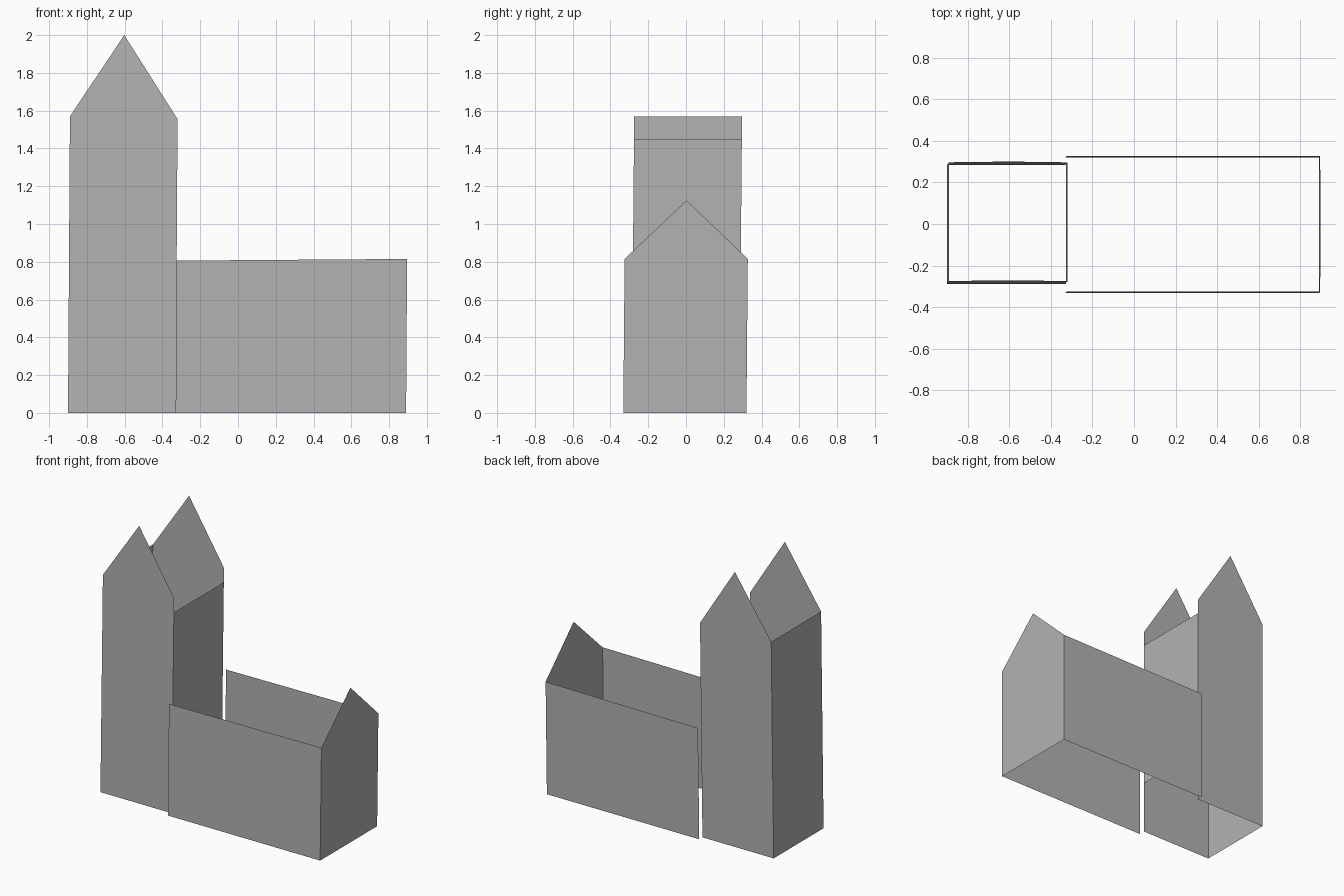
import bpy

if "Cube" in bpy.data.objects:
    bpy.data.objects.remove(bpy.data.objects["Cube"])

# Slight lean shared by every wall
LEAN_X, LEAN_Y = 0.0065, 0.0087

stone = bpy.data.materials.new("wall grey")
stone.diffuse_color = (0.45, 0.45, 0.45, 1)
stone.use_nodes = True
stone.node_tree.nodes["Principled BSDF"].inputs["Base Color"].default_value = stone.diffuse_color


def sheet(name, points):
    """One flat, paper-thin wall from its outline, leaning with height."""
    verts = [(x + LEAN_X * z, y + LEAN_Y * z, z) for x, y, z in points]
    mesh = bpy.data.meshes.new(name)
    mesh.from_pydata(verts, [], [tuple(range(len(verts)))])
    mesh.materials.append(stone)
    obj = bpy.data.objects.new(name, mesh)
    bpy.context.collection.objects.link(obj)


# Tower: two gabled walls joined by two plain walls, open at the top
TX0, TX1, TY0, TY1 = -0.90, -0.33, -0.288, 0.283
gable = [(TX0, 0), (TX1, 0), (TX1, 1.555), (-0.615, 2.0), (TX0, 1.57)]
sheet("tower_front_wall", [(x, TY0, z) for x, z in gable])
sheet("tower_back_wall", [(x, TY1, z) for x, z in reversed(gable)])
sheet("tower_left_wall", [(TX0, TY1, 0), (TX0, TY0, 0),
                          (TX0, TY0, 1.57), (TX0, TY1, 1.57)])
# The inner wall starts above the passage into the hall
sheet("tower_inner_wall", [(TX1, TY0, 0.375), (TX1, TY1, 0.375),
                           (TX1, TY1, 1.45), (TX1, TY0, 1.45)])

# Hall: two long walls and a gabled end wall, open roof and floor
HX0, HX1, HY0, HY1 = -0.33, 0.89, -0.332, 0.32
side = [(HX0, 0), (HX1, 0), (HX1, 0.815), (HX0, 0.806)]
sheet("hall_front_wall", [(x, HY0, z) for x, z in side])
sheet("hall_back_wall", [(x, HY1, z) for x, z in reversed(side)])
sheet("hall_end_wall", [(HX1, HY0, 0), (HX1, HY1, 0), (HX1, HY1, 0.815),
                        (HX1, -0.006, 1.125), (HX1, HY0, 0.815)])
